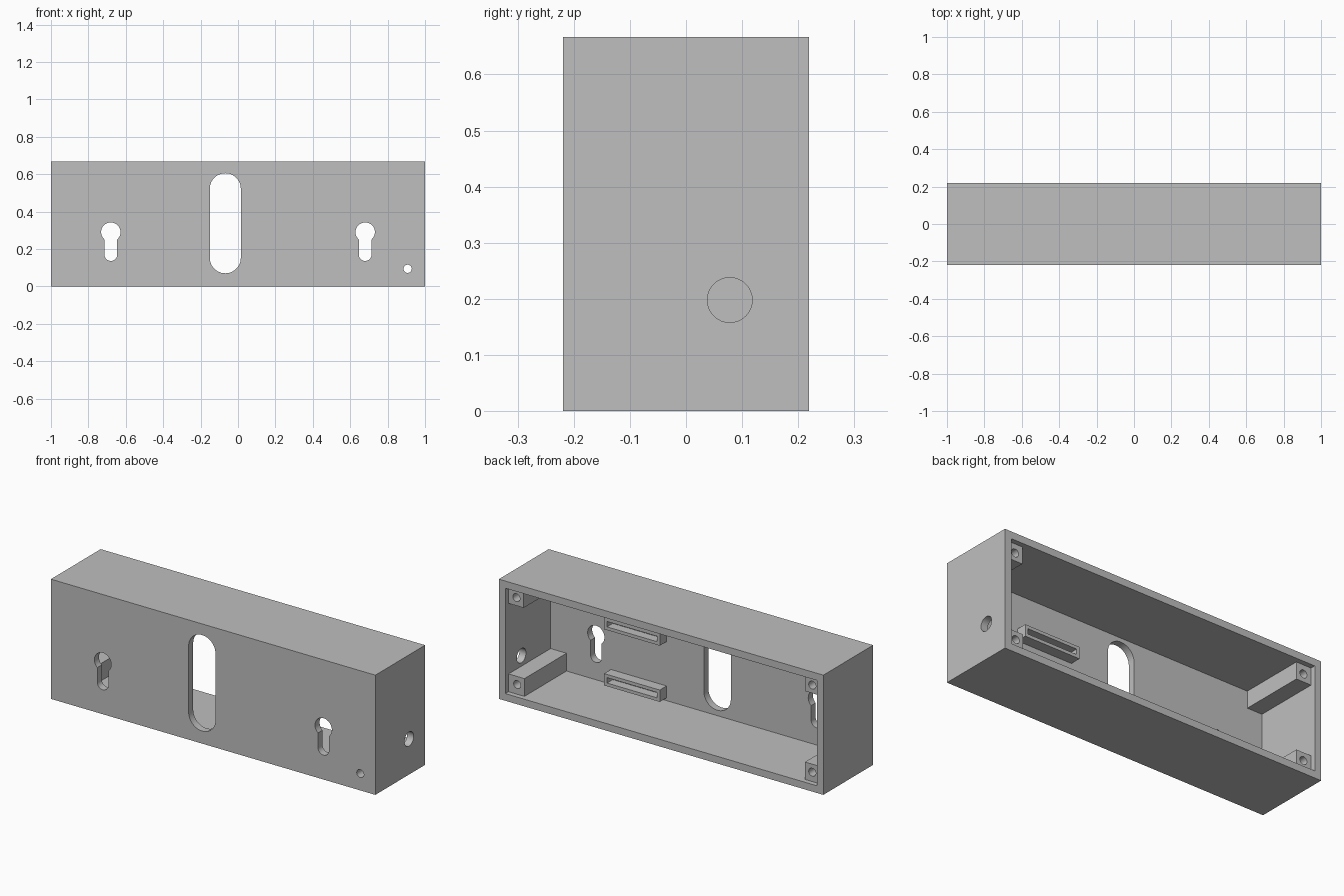
import bpy, bmesh
from math import cos, sin, pi, radians, sqrt, atan2

old = bpy.data.objects.get("Cube")
if old:
    bpy.data.objects.remove(old, do_unlink=True)

W, D, H = 2.0, 0.438, 0.667          # outer size
T = 0.04                             # wall thickness
FRONT, BACK = -D / 2, D / 2
INNER = FRONT + T                    # inside of the front panel

grey = bpy.data.materials.new("plain_grey")
grey.use_nodes = True
grey.diffuse_color = (0.52, 0.52, 0.52, 1)
grey.node_tree.nodes["Principled BSDF"].inputs["Base Color"].default_value = grey.diffuse_color


def add(name, bm):
    bmesh.ops.recalc_face_normals(bm, faces=bm.faces[:])
    mesh = bpy.data.meshes.new(name)
    bm.to_mesh(mesh)
    bm.free()
    mesh.materials.append(grey)
    ob = bpy.data.objects.new(name, mesh)
    bpy.context.collection.objects.link(ob)
    return ob


def box(name, x, y, z):
    """Box from three (low, high) ranges."""
    bm = bmesh.new()
    bmesh.ops.create_cube(bm, size=1)
    for v in bm.verts:
        v.co = [r[0] + (c + 0.5) * (r[1] - r[0]) for c, r in zip(v.co, (x, y, z))]
    return add(name, bm)


def arc(cx, cz, r, start, end, steps=24):
    return [(cx + r * cos(start + (end - start) * i / steps),
             cz + r * sin(start + (end - start) * i / steps)) for i in range(steps + 1)]


def prism(name, outline, low, high, axis="y"):
    """Extrude a 2D outline along y (outline in x, z) or x (outline in y, z)."""
    bm = bmesh.new()
    place = (lambda a, b: (a, low, b)) if axis == "y" else (lambda a, b: (low, a, b))
    face = bm.faces.new([bm.verts.new(place(a, b)) for a, b in outline])
    new = bmesh.ops.extrude_face_region(bm, geom=[face])["geom"]
    shift = (0, high - low, 0) if axis == "y" else (high - low, 0, 0)
    bmesh.ops.translate(bm, vec=shift, verts=[g for g in new if isinstance(g, bmesh.types.BMVert)])
    return add(name, bm)


def circle(cx, cz, r):
    return arc(cx, cz, r, 0, 2 * pi, 32)[:-1]


def cut(target, cutters):
    for c in cutters:
        m = target.modifiers.new("cut", "BOOLEAN")
        m.operation, m.solver, m.object = "DIFFERENCE", "EXACT", c
    dg = bpy.context.evaluated_depsgraph_get()
    mesh = bpy.data.meshes.new_from_object(target.evaluated_get(dg))
    target.modifiers.clear()
    target.data = mesh
    for c in cutters:
        bpy.data.objects.remove(c, do_unlink=True)
    bpy.ops.object.select_all(action="DESELECT")
    target.select_set(True)
    bpy.context.view_layer.objects.active = target
    bpy.ops.object.shade_smooth_by_angle(angle=radians(30))


# Housing: open-backed box with its openings
housing = box("housing", (-W / 2, W / 2), (FRONT, BACK), (0, H))
cavity = box("cavity", (-W / 2 + T, W / 2 - T), (INNER, BACK + T), (T, H - T))
through = (FRONT - T, INNER + T / 2)


def keyhole(x):
    r, half, top, bottom = 0.052, 0.034, 0.29, 0.17
    a = atan2(-sqrt(r * r - half * half), half)
    return arc(x, top, r, a, pi - a) + arc(x, bottom, half, pi, 2 * pi)


slot_r, slot_x = 0.083, -0.068
slot = arc(slot_x, 0.522, slot_r, 0, pi) + arc(slot_x, 0.153, slot_r, pi, 2 * pi)
PIN = (0.907, 0.094)
cut(housing, [
    cavity,
    prism("slot_cutter", slot, *through),
    prism("keyhole_cutter_left", keyhole(0.68), *through),
    prism("keyhole_cutter_right", keyhole(-0.68), *through),
    prism("pin_cutter", circle(*PIN, 0.022), *through),
    prism("cable_cutter", circle(0.078, 0.198, 0.04), W / 2 - 2 * T, W / 2 + T, "x"),
])

# Screw posts in the four inner corners; one is bored right through
POST_BACK, HALF = BACK - 0.028, 0.045
for side, sx in (("left", 1), ("right", -1)):
    for level, z in (("lower", 0.092), ("upper", H - 0.09)):
        bored = sx > 0 and level == "lower"
        cx, cz = PIN if bored else (sx * 0.912, z)
        wall_x = sx * (W / 2 - T + 0.002)
        wall_z = T - 0.002 if level == "lower" else H - T + 0.002
        free_x = cx - sx * HALF
        free_z = cz + HALF if level == "lower" else cz - HALF
        post = box(f"screw_post_{level}_{side}", sorted((wall_x, free_x)),
                   (INNER, POST_BACK), sorted((wall_z, free_z)))
        start = FRONT if bored else POST_BACK - 0.2
        cut(post, [prism("screw_cutter", circle(cx, cz, 0.022), start, BACK)])

# Slotted brackets on the inside of the front panel
for level, z in (("lower", 0.056), ("upper", 0.369)):
    x0, x1, tall, deep, rim = 0.245, 0.588, 0.066, 0.06, 0.018
    bracket = box(f"bracket_{level}", (x0, x1), (INNER, INNER + deep), (z, z + tall))
    cut(bracket, [box("bracket_cutter", (x0 + rim, x1 - rim), (INNER + 0.01, INNER + 2 * deep),
                      (z + rim, z + tall - rim))])
